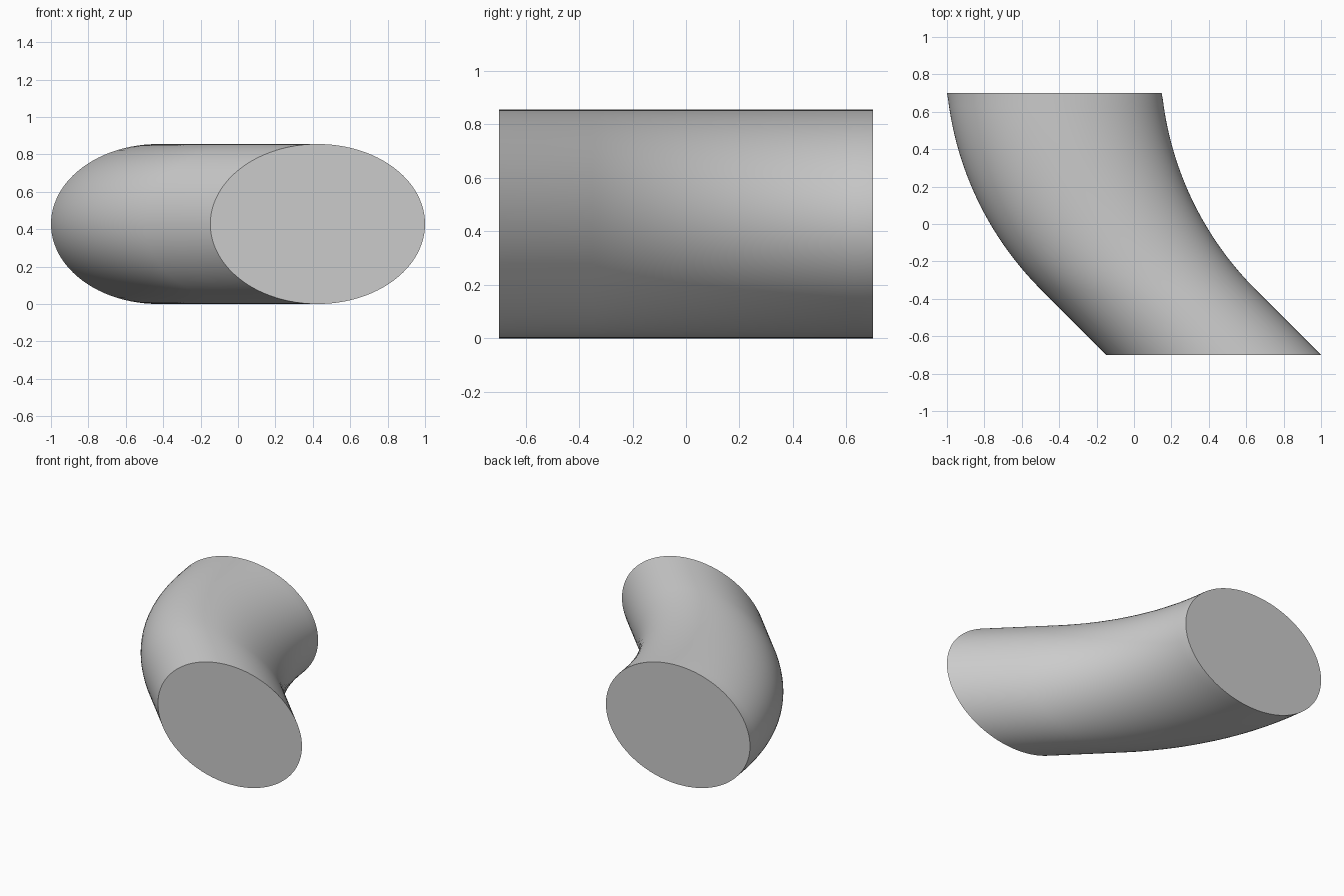
import bpy, bmesh, math

if "Cube" in bpy.data.objects:
    bpy.data.objects.remove(bpy.data.objects["Cube"])

SIDES, ARC_STEPS = 96, 32
HALF_W, HALF_H = 0.574, 0.4275   # elliptical section in the xz plane

# Centre path seen from above: a short 45 degree run, then a circular arc
path = [(0.426, -0.7), (0.251, -0.525)]
R, YC = 1.738, 0.879
A0, A1 = math.radians(45), math.radians(5.9)
XC = 0.076 + R * math.cos(A0)
for i in range(ARC_STEPS + 1):
    a = A0 + (A1 - A0) * i / ARC_STEPS
    path.append((XC - R * math.cos(a), YC - R * math.sin(a)))
path[-1] = (-0.426, 0.7)

# Loft the ellipse along the path, keeping every section facing the front
bm = bmesh.new()
rings = []
for cx, y in path:
    ring = []
    for k in range(SIDES):
        t = 2 * math.pi * k / SIDES
        ring.append(bm.verts.new((cx + HALF_W * math.cos(t), y,
                                  HALF_H + HALF_H * math.sin(t))))
    rings.append(ring)
for r0, r1 in zip(rings, rings[1:]):
    for k in range(SIDES):
        n = (k + 1) % SIDES
        bm.faces.new((r0[k], r0[n], r1[n], r1[k]))
# Flat end caps
bm.faces.new(rings[0])
bm.faces.new(rings[-1])
bmesh.ops.recalc_face_normals(bm, faces=bm.faces)

mesh = bpy.data.meshes.new("curved_tube")
bm.to_mesh(mesh)
bm.free()
tube = bpy.data.objects.new("curved_tube", mesh)
bpy.context.collection.objects.link(tube)

grey = bpy.data.materials.new("light_grey")
grey.diffuse_color = (0.6, 0.6, 0.6, 1)
grey.use_nodes = True
grey.node_tree.nodes["Principled BSDF"].inputs["Base Color"].default_value = grey.diffuse_color
mesh.materials.append(grey)

# Smooth sides, crisp rims
bpy.context.view_layer.objects.active = tube
tube.select_set(True)
bpy.ops.object.shade_smooth_by_angle(angle=math.radians(30))
